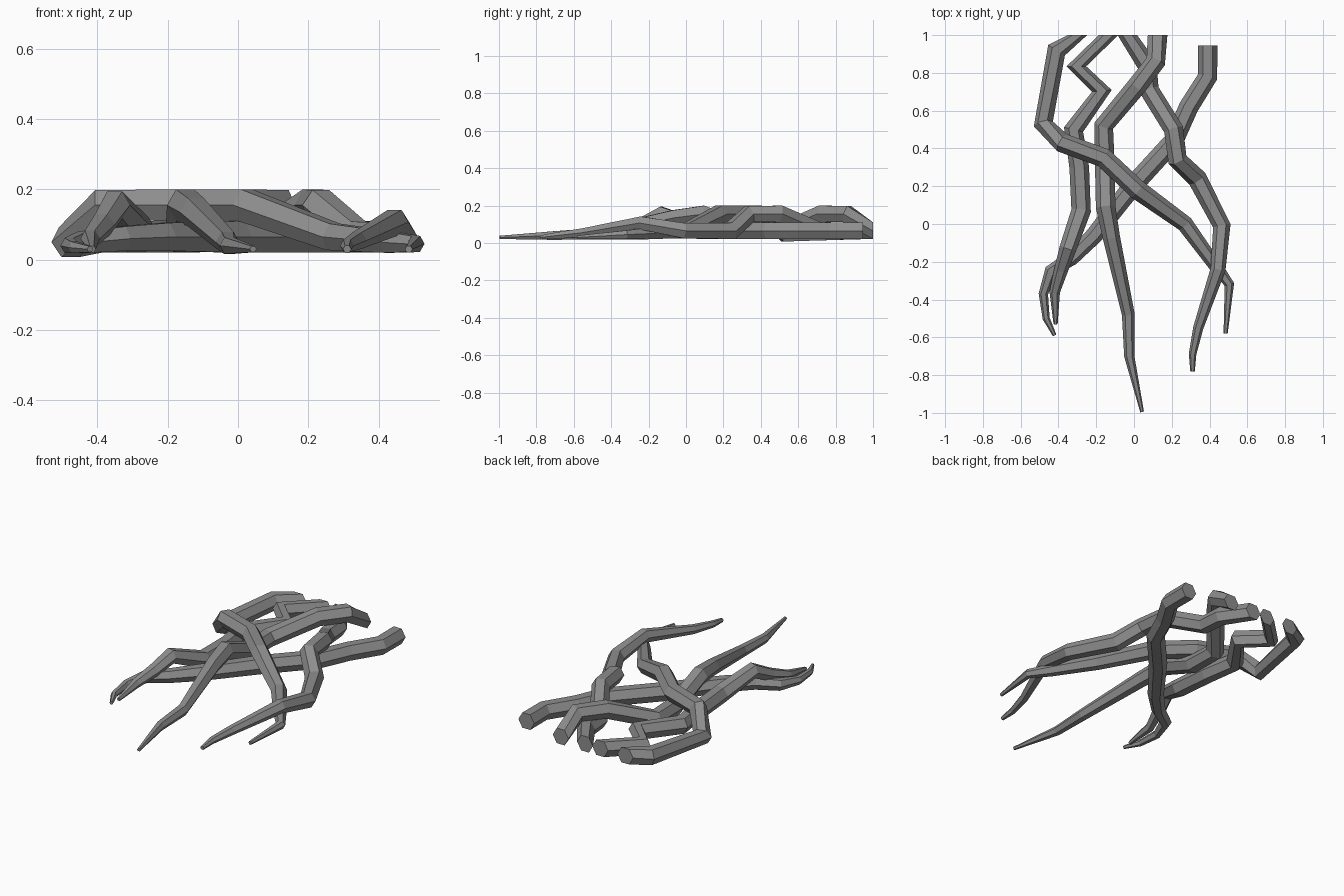
import bpy
import bmesh
from math import cos, sin, pi
from mathutils import Vector

cube = bpy.data.objects.get("Cube")
if cube:
    bpy.data.objects.remove(cube, do_unlink=True)

SIDES = 6
LOW, HIGH = 0.065, 0.155   # centre heights of resting and crossing stretches
R = 0.052                  # full root radius

bark = bpy.data.materials.new("grey_bark")
bark.use_nodes = True
colour = (0.27, 0.27, 0.27, 1)
bark.diffuse_color = colour
bark.node_tree.nodes["Principled BSDF"].inputs["Base Color"].default_value = colour


def root(name, path):
    """Sweep a tapering hexagon along (x, y, z, radius) points."""
    points = [Vector(p[:3]) for p in path]
    bm = bmesh.new()
    rings = []
    for i, p in enumerate(points):
        if i == 0:
            direction = Vector((0, -1, 0))      # cut square at the back
        elif i == len(points) - 1:
            direction = (p - points[i - 1]).normalized()
        else:
            direction = ((p - points[i - 1]).normalized()
                         + (points[i + 1] - p).normalized()).normalized()
        side = direction.cross(Vector((0, 0, 1))).normalized()
        up = side.cross(direction)
        angles = [2 * pi * k / SIDES for k in range(SIDES)]
        rings.append([bm.verts.new(p + path[i][3] * (side * cos(a) + up * sin(a)))
                      for a in angles])
    for a, b in zip(rings, rings[1:]):
        for k in range(SIDES):
            n = (k + 1) % SIDES
            bm.faces.new((a[k], a[n], b[n], b[k]))
    bm.faces.new(rings[0])
    bm.faces.new(rings[-1])
    bmesh.ops.recalc_face_normals(bm, faces=bm.faces)
    mesh = bpy.data.meshes.new(name)
    bm.to_mesh(mesh)
    bm.free()
    mesh.materials.append(bark)
    bpy.context.collection.objects.link(bpy.data.objects.new(name, mesh))


# Root sweeping from back right, over the others, to front left
root("sweeping_root", [
    (-0.30, 1.0, LOW, R), (-0.41, 0.92, LOW, R), (-0.48, 0.53, 0.05, R),
    (-0.38, 0.43, HIGH, R), (-0.16, 0.35, HIGH, R), (0.02, 0.18, HIGH, R),
    (0.27, 0.0, LOW, 0.044), (0.43, -0.22, 0.05, 0.035),
    (0.505, -0.32, 0.045, 0.026), (0.485, -0.58, 0.03, 0.011)])

# Zigzag root
root("zigzag_root", [
    (-0.135, 1.0, LOW, R), (-0.305, 0.835, LOW, R), (-0.17, 0.705, LOW, R),
    (-0.32, 0.5, LOW, R), (-0.29, 0.3, LOW, R), (-0.28, 0.07, 0.075, R),
    (-0.35, -0.13, HIGH, 0.045), (-0.385, -0.24, 0.1, 0.037),
    (-0.42, -0.36, 0.06, 0.028), (-0.415, -0.53, 0.03, 0.011)])

# Root bowing out to the left
root("bowed_root", [
    (-0.035, 1.0, LOW, R), (0.07, 0.84, LOW, R), (0.08, 0.71, LOW, R),
    (0.21, 0.5, HIGH, R), (0.23, 0.34, HIGH, R), (0.335, 0.24, LOW, R),
    (0.465, -0.01, LOW, 0.047), (0.445, -0.24, 0.107, 0.04),
    (0.34, -0.55, 0.055, 0.027), (0.31, -0.69, 0.04, 0.02),
    (0.31, -0.78, 0.03, 0.012)])

# Long middle root
root("long_root", [
    (0.125, 1.0, LOW, R), (0.115, 0.86, HIGH, R), (0.015, 0.73, HIGH, R),
    (-0.16, 0.52, LOW, R), (-0.155, 0.33, LOW, R), (-0.15, 0.09, HIGH, R),
    (-0.12, -0.07, 0.135, 0.046), (-0.03, -0.48, 0.05, 0.034),
    (-0.025, -0.7, 0.04, 0.027), (0.043, -0.995, 0.03, 0.01)])

# Lowest root, crossing beneath the rest
root("crossing_root", [
    (0.39, 0.945, LOW, R), (0.39, 0.78, LOW, R), (0.29, 0.62, LOW, R),
    (0.21, 0.44, LOW, R), (0.0, 0.21, LOW, R), (-0.21, -0.06, LOW, 0.046),
    (-0.33, -0.18, 0.06, 0.04), (-0.44, -0.25, 0.05, 0.035),
    (-0.48, -0.37, 0.04, 0.025), (-0.465, -0.5, 0.035, 0.019),
    (-0.42, -0.59, 0.03, 0.01)])
